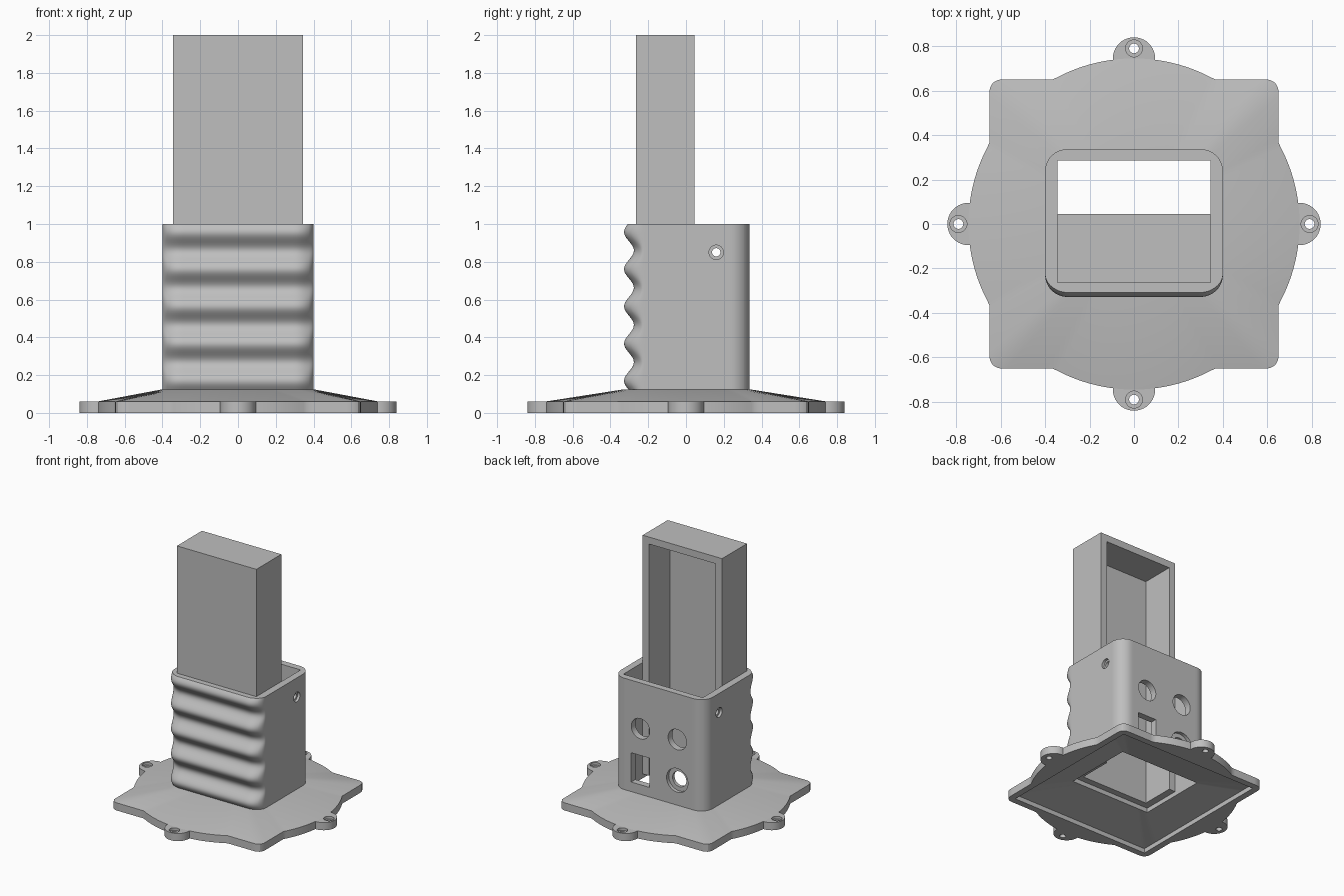
import bpy, bmesh, math
from mathutils import Matrix, Vector

cube = bpy.data.objects.get("Cube")
if cube:
    bpy.data.objects.remove(cube, do_unlink=True)

grey = bpy.data.materials.new("plain grey")
grey.use_nodes = True
colour = (0.52, 0.52, 0.52, 1)
grey.diffuse_color = colour
grey.node_tree.nodes["Principled BSDF"].inputs["Base Color"].default_value = colour


def finish(name, bm):
    bmesh.ops.recalc_face_normals(bm, faces=bm.faces)
    mesh = bpy.data.meshes.new(name)
    bm.to_mesh(mesh)
    bm.free()
    mesh.materials.append(grey)
    obj = bpy.data.objects.new(name, mesh)
    bpy.context.collection.objects.link(obj)
    return obj


def activate(obj):
    bpy.ops.object.select_all(action='DESELECT')
    obj.select_set(True)
    bpy.context.view_layer.objects.active = obj


def smooth(obj):
    activate(obj)
    bpy.ops.object.shade_smooth_by_angle(angle=math.radians(30))


def box(name, low, high):
    low, high = Vector(low), Vector(high)
    bm = bmesh.new()
    bmesh.ops.create_cube(bm, size=1)
    bmesh.ops.scale(bm, vec=high - low, verts=bm.verts)
    bmesh.ops.translate(bm, vec=(low + high) / 2, verts=bm.verts)
    return finish(name, bm)


def rod(name, centre, radius, length, axis='Z'):
    turn = {'X': Matrix.Rotation(math.pi / 2, 4, 'Y'),
            'Y': Matrix.Rotation(math.pi / 2, 4, 'X'),
            'Z': Matrix.Identity(4)}[axis]
    bm = bmesh.new()
    bmesh.ops.create_cone(bm, cap_ends=True, segments=40, radius1=radius,
                          radius2=radius, depth=length,
                          matrix=Matrix.Translation(centre) @ turn)
    return finish(name, bm)


def cut(obj, cutter):
    cutter.hide_render = True
    mod = obj.modifiers.new("cut", 'BOOLEAN')
    mod.operation = 'DIFFERENCE'
    mod.solver = 'EXACT'
    mod.object = cutter
    activate(obj)
    bpy.ops.object.modifier_apply(modifier=mod.name)
    bpy.data.objects.remove(cutter, do_unlink=True)


# Outlines are distance functions traced by rays from the centre
def rounded(hx, hy, r, cy=0.0):
    def dist(x, y):
        qx, qy = abs(x) - hx + r, abs(y - cy) - hy + r
        return math.hypot(max(qx, 0), max(qy, 0)) + min(max(qx, qy), 0) - r
    return dist


def flange(x, y):
    return min(rounded(0.65, 0.65, 0.05)(x, y), math.hypot(x, y) - 0.745)


HOLE = rounded(0.345, 0.275, 0, 0.01)
OUTER = rounded(0.4, 0.3325, 0.1, 0.0045)
COUNT = 208
angles = {round(math.tau * i / COUNT, 6) for i in range(COUNT)}
for sx in (-1, 1):
    for y in (-0.265, 0.285):
        angles.add(round(math.atan2(y, sx * 0.345) % math.tau, 6))
angles = sorted(angles)


def trace(dist):
    points = []
    for a in angles:
        near, far = 0.0, 1.2
        for _ in range(32):
            mid = (near + far) / 2
            if dist(mid * math.cos(a), mid * math.sin(a)) < 0:
                near = mid
            else:
                far = mid
        points.append((near * math.cos(a), near * math.sin(a)))
    return points


def ring_solid(name, rings):
    bm = bmesh.new()
    loops = [[bm.verts.new(p) for p in ring] for ring in rings]
    n = len(angles)
    for a, b in zip(loops, loops[1:] + loops[:1]):
        for i in range(n):
            j = (i + 1) % n
            bm.faces.new((a[i], a[j], b[j], b[i]))
    return finish(name, bm)


def level(points, z):
    return [(x, y, z) for x, y in points]


edge, body, hole = trace(flange), trace(OUTER), trace(HOLE)
pocket = trace(rounded(0.6, 0.6, 0))

# Flared base plate, hollow underneath
base = ring_solid("base_flange", [
    level(edge, 0), level(edge, 0.06), level(body, 0.125), level(hole, 0.125),
    level(hole, 0.09), level(pocket, 0.035), level(pocket, 0)])
smooth(base)

# Four screw ears with countersunk holes
for i, side in enumerate(("left", "back", "right", "front")):
    d = Vector((math.cos(i * math.pi / 2), math.sin(i * math.pi / 2), 0))
    up = Vector((0, 0, 1))
    ear = rod(side + "_screw_ear", d * 0.745 + up * 0.03, 0.095, 0.06)
    cut(ear, rod("cutter", d * 0.79, 0.022, 0.3))
    cut(ear, rod("cutter", d * 0.79 + up * 0.09, 0.038, 0.1))
    smooth(ear)


# Sleeve with finger grooves across the front
def grooved(z):
    depth = 0.026 * (1 - math.cos(math.tau * (z - 0.17) / 0.197))
    ring = []
    for x, y in body:
        t = min(max((-0.2 - y) / 0.128, 0), 1)
        ring.append((x, y + depth * t * t * (3 - 2 * t), z))
    return ring


STEPS = 72
sleeve = ring_solid("grip_sleeve",
                    [grooved(0.125 + 0.875 * i / STEPS) for i in range(STEPS + 1)]
                    + [level(hole, 1), level(hole, 0.125)])

# Back ports
for x in (-0.16, 0.16):
    cut(sleeve, rod("cutter", (x, 0.33, 0.64), 0.08, 0.2, 'Y'))
cut(sleeve, box("cutter", (0.08, 0.2, 0.2), (0.24, 0.45, 0.43)))
cut(sleeve, rod("cutter", (-0.16, 0.33, 0.32), 0.06, 0.2, 'Y'))
cut(sleeve, rod("cutter", (-0.16, 0.36, 0.32), 0.093, 0.1, 'Y'))

# Side screw holes
cut(sleeve, rod("cutter", (0, 0.16, 0.85), 0.022, 1.2, 'X'))
for s in (-1, 1):
    cut(sleeve, rod("cutter", (s * 0.43, 0.16, 0.85), 0.038, 0.1, 'X'))
smooth(sleeve)

# Upright tray, open at the back and bottom
tray = box("upright_tray", (-0.345, -0.265, 0.125), (0.345, 0.045, 2))
cut(tray, box("cutter", (-0.29, -0.215, 0), (0.29, 0.2, 1.945)))
